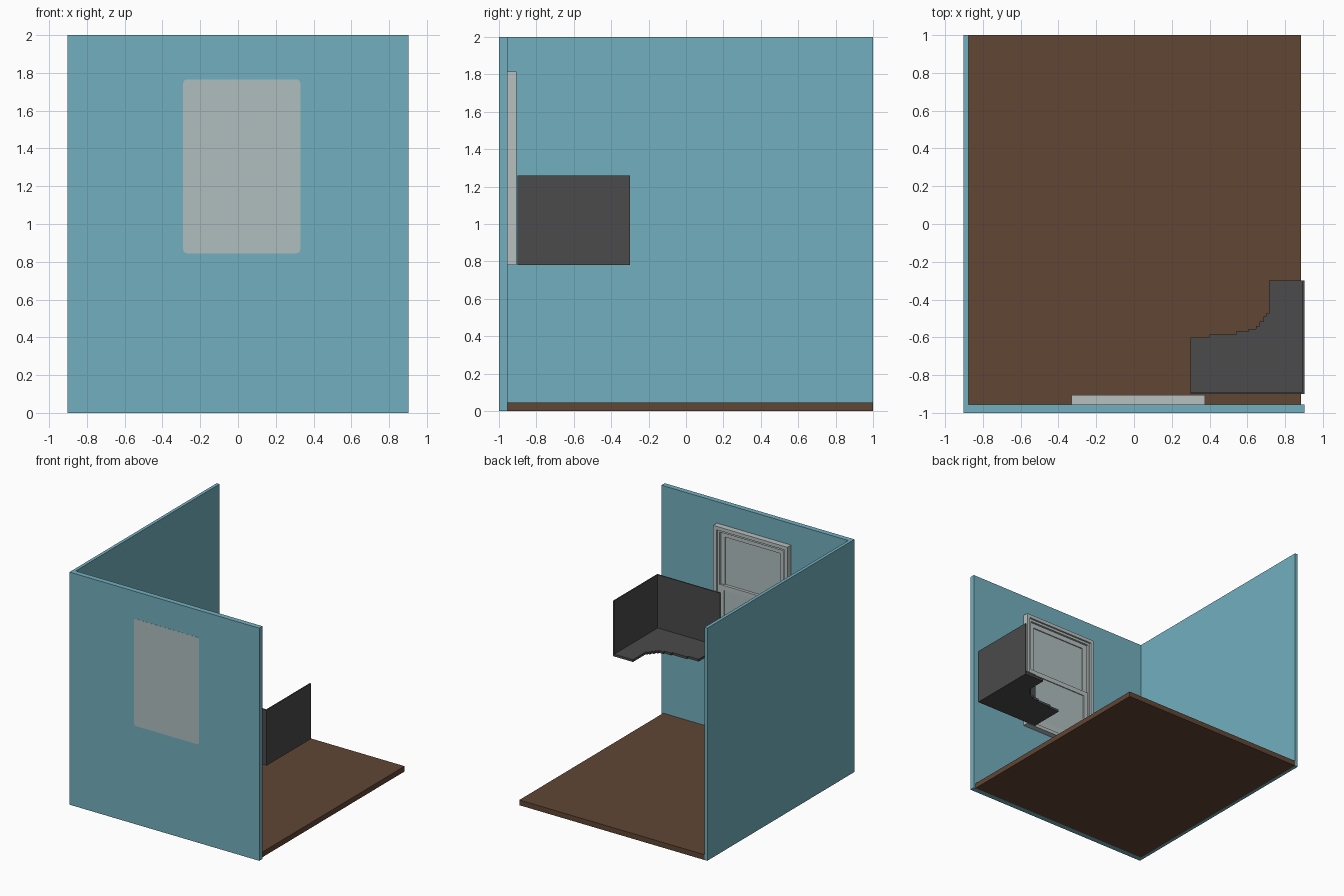
import bpy, bmesh, math

cube = bpy.data.objects.get("Cube")
if cube:
    bpy.data.objects.remove(cube, do_unlink=True)


def material(name, rgb):
    m = bpy.data.materials.new(name)
    m.use_nodes = True
    m.diffuse_color = (*rgb, 1)
    m.node_tree.nodes["Principled BSDF"].inputs["Base Color"].default_value = (*rgb, 1)
    return m


WALL = material("teal wall paint", (0.17, 0.43, 0.52))
FLOOR = material("brown floor", (0.117, 0.061, 0.034))
DARK = material("charcoal", (0.069, 0.069, 0.069))
FRAME = material("pale grey trim", (0.48, 0.53, 0.53))
GLASS = material("grey glass", (0.434, 0.515, 0.515))


def finish(name, bm, mat):
    bmesh.ops.recalc_face_normals(bm, faces=bm.faces)
    mesh = bpy.data.meshes.new(name)
    bm.to_mesh(mesh)
    bm.free()
    mesh.materials.append(mat)
    ob = bpy.data.objects.new(name, mesh)
    bpy.context.collection.objects.link(ob)
    return ob


def add_box(bm, x, y, z):
    """Add a box given its (low, high) range on each axis."""
    verts = bmesh.ops.create_cube(bm, size=1)["verts"]
    for v in verts:
        for i, (lo, hi) in enumerate((x, y, z)):
            v.co[i] = lo if v.co[i] < 0 else hi


def box(name, x, y, z, mat):
    bm = bmesh.new()
    add_box(bm, x, y, z)
    return finish(name, bm, mat)


def prism(name, points, offset, mat):
    """Extrude a closed outline of 3D points along an offset."""
    bm = bmesh.new()
    face = bm.faces.new([bm.verts.new(p) for p in points])
    top = bmesh.ops.extrude_face_region(bm, geom=[face])["geom"]
    bmesh.ops.translate(bm, vec=offset, verts=[v for v in top if isinstance(v, bmesh.types.BMVert)])
    return finish(name, bm, mat)


def ring(name, x, z, y, w, mat):
    """Rectangular frame standing in the xz plane, w wide."""
    bm = bmesh.new()
    loops = []
    for d in (0, w):
        corners = ((x[0] + d, z[0] + d), (x[1] - d, z[0] + d), (x[1] - d, z[1] - d), (x[0] + d, z[1] - d))
        loops.append([[bm.verts.new((cx, cy, cz)) for cx, cz in corners] for cy in y])
    (of, ob), (inf, inb) = loops
    for i in range(4):
        j = (i + 1) % 4
        for a, b in ((of, ob), (ob, inb), (inb, inf), (inf, of)):
            bm.faces.new((a[i], a[j], b[j], b[i]))
    return finish(name, bm, mat)


# Room shell: L-shaped walls and a floor slab
prism("walls", [(x, y, 0) for x, y in (
    (-0.9025, -1), (0.9025, -1), (0.9025, -0.955), (-0.875, -0.955), (-0.875, 1), (-0.9025, 1))],
    (0, 0, 2), WALL)
box("floor", (-0.875, 0.885), (-0.955, 1), (0, 0.045), FLOOR)

# Rounded pane on the outside of the front wall
cx, cz, hw, hh, r = 0.02, 1.305, 0.31, 0.46, 0.02
outline = []
for k, (sx, sz) in enumerate(((1, 1), (-1, 1), (-1, -1), (1, -1))):
    for s in range(5):
        a = math.pi / 2 * (k + s / 4)
        outline.append((cx + sx * (hw - r) + r * math.cos(a), -1.001,
                        cz + sz * (hh - r) + r * math.sin(a)))
prism("outer_pane", outline, (0, 0.002, 0), GLASS)

# Sash window on the inside: stepped casing, two sashes, glass
X0, X1, Z0, Z1, MID = -0.33, 0.375, 0.78, 1.815, 1.295
ring("window_casing", (X0, X1), (Z0, Z1), (-0.955, -0.905), 0.03, FRAME)
ring("window_stop", (X0 + 0.03, X1 - 0.03), (Z0 + 0.03, Z1 - 0.03), (-0.955, -0.92), 0.02, FRAME)
sash_x = (X0 + 0.05, X1 - 0.05)
for name, z, y in (("upper", (MID - 0.02, Z1 - 0.05), (-0.955, -0.938)),
                   ("lower", (Z0 + 0.05, MID + 0.02), (-0.938, -0.922))):
    ring(name + "_sash", sash_x, z, y, 0.04, FRAME)
    box(name + "_glass", (sash_x[0] + 0.04, sash_x[1] - 0.04), (y[0] + 0.003, y[0] + 0.008),
        (z[0] + 0.04, z[1] - 0.04), GLASS)

# Corner desk top with a stepped inner curve
steps = [(0.40, -0.60), (0.54, -0.585), (0.605, -0.57), (0.645, -0.555), (0.665, -0.54),
         (0.685, -0.515), (0.70, -0.49), (0.715, -0.475)]
desk = [(0.9025, -0.30), (0.9025, -0.90), (0.30, -0.90), (0.30, -0.60)]
for (x, y), (_, y_next) in zip(steps, steps[1:]):
    desk += [(x, y), (x, y_next)]
desk += [(0.715, -0.475), (0.715, -0.30)]
prism("desk_top", [(x, y, 0.78) for x, y in desk], (0, 0, 0.02), DARK)

# Privacy panels on the two outer sides of the desk
box("desk_side_panel", (0.8925, 0.9025), (-0.90, -0.30), (0.78, 1.258), DARK)
box("desk_front_panel", (0.30, 0.8925), (-0.90, -0.89), (0.78, 1.258), DARK)
